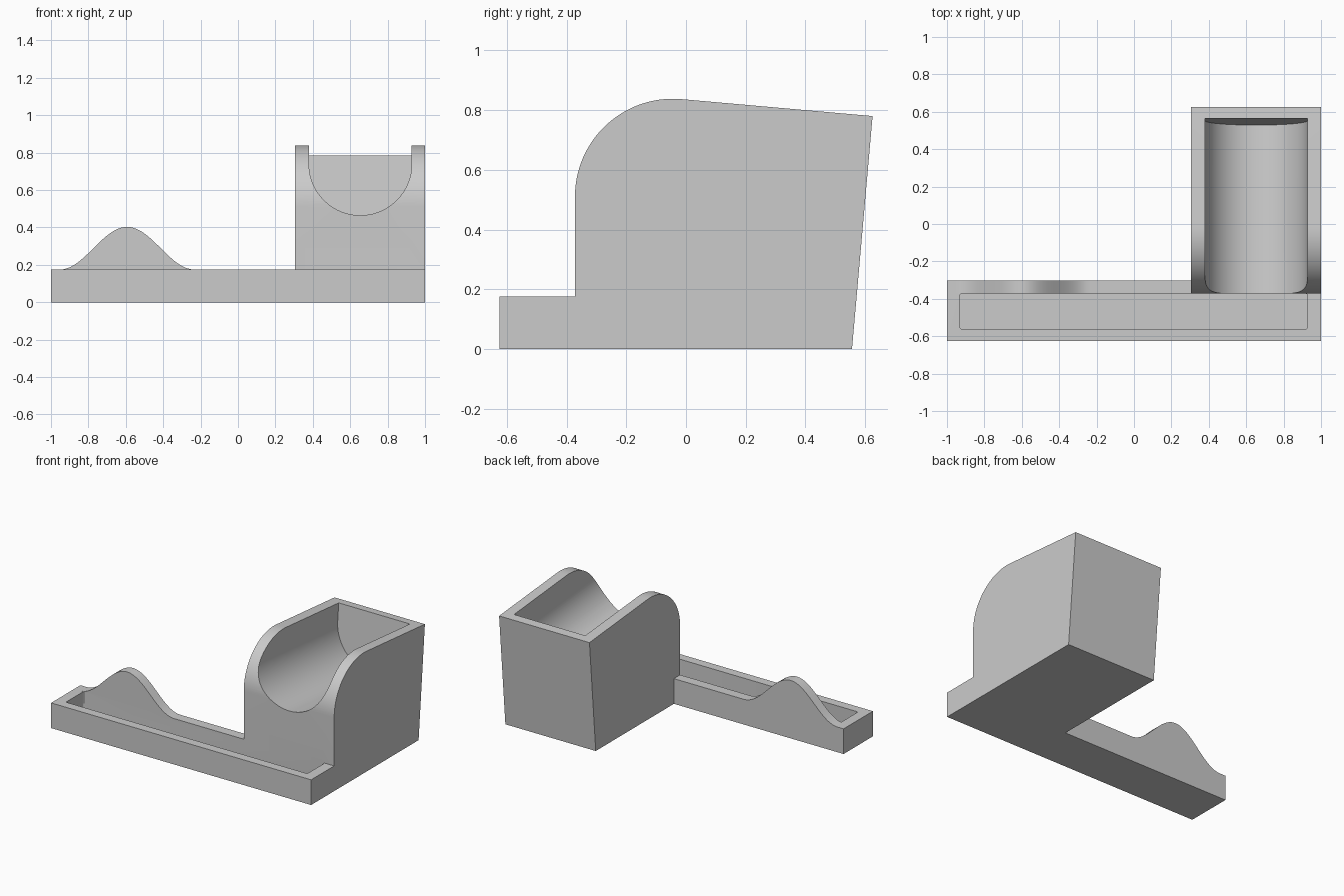
import bpy
import bmesh
import math
from mathutils import Matrix, Vector

cube = bpy.data.objects.get("Cube")
if cube:
    bpy.data.objects.remove(cube, do_unlink=True)

grey = bpy.data.materials.new("plain grey")
grey.use_nodes = True
COLOUR = (0.6, 0.6, 0.6, 1)
grey.diffuse_color = COLOUR
grey.node_tree.nodes["Principled BSDF"].inputs["Base Color"].default_value = COLOUR


def prism(name, points, extrude):
    """Closed solid made by sweeping a flat outline along a vector."""
    bm = bmesh.new()
    face = bm.faces.new([bm.verts.new(p) for p in points])
    swept = bmesh.ops.extrude_face_region(bm, geom=[face])
    moved = [v for v in swept["geom"] if isinstance(v, bmesh.types.BMVert)]
    bmesh.ops.translate(bm, verts=moved, vec=extrude)
    bmesh.ops.recalc_face_normals(bm, faces=bm.faces)
    mesh = bpy.data.meshes.new(name)
    bm.to_mesh(mesh)
    bm.free()
    mesh.materials.append(grey)
    obj = bpy.data.objects.new(name, mesh)
    bpy.context.collection.objects.link(obj)
    return obj


def box(name, low, high):
    (x0, y0, z0), (x1, y1, z1) = low, high
    base = [(x0, y0, z0), (x1, y0, z0), (x1, y1, z0), (x0, y1, z0)]
    return prism(name, base, (0, 0, z1 - z0))


def combine(target, other, operation):
    """Apply a boolean, then drop the helper."""
    mod = target.modifiers.new(operation, 'BOOLEAN')
    mod.operation = operation
    mod.solver = 'EXACT'
    mod.object = other
    bpy.context.view_layer.objects.active = target
    bpy.ops.object.modifier_apply(modifier=mod.name)
    bpy.data.objects.remove(other, do_unlink=True)


FRONT, FACE, WALL_BACK = -0.625, -0.372, -0.303
RIM = 0.175
LEFT_X, RIGHT_X = 0.305, 1.0
TILT = math.radians(5)

# Long shallow tray body
holder = box("tray_and_card_holder", (-1, FRONT, 0), (1, WALL_BACK, RIM))

# Bell-shaped ridge rising from the tray's back wall
peak, half, rise = -0.593, 0.36, 0.228
ridge_line = []
for i in range(41):
    t = i / 20 - 1
    ridge_line.append((peak + half * t, FACE,
                       RIM + rise * (1 + math.cos(math.pi * t)) / 2))
ridge_line += [(peak + half, FACE, 0.1), (peak - half, FACE, 0.1)]
combine(holder, prism("ridge", ridge_line, (0, WALL_BACK - FACE, 0)), 'UNION')

# Tall block with rounded front shoulder and leaning back
radius, start = 0.328, 0.51
side = [(LEFT_X, 0.556, 0), (LEFT_X, FACE, 0)]
for i in range(33):
    a = (math.pi / 2 - TILT * -1) * i / 32
    a = min(a, math.pi / 2 + TILT)
    side.append((LEFT_X, FACE + radius * (1 - math.cos(a)),
                 start + radius * math.sin(a)))
side.append((LEFT_X, 0.625, 0.78))
combine(holder, prism("block", side, (RIGHT_X - LEFT_X, 0, 0)), 'UNION')

# Rectangular pocket in the tray
pocket = box("pocket", (-0.93, -0.562, 0.04), (0.927, FACE, 0.3))
bm = bmesh.new()
bm.from_mesh(pocket.data)
uprights = [e for e in bm.edges if abs(e.verts[0].co.z - e.verts[1].co.z) > 0.1]
bmesh.ops.bevel(bm, geom=uprights, offset=0.01, segments=3, profile=0.5,
                affect='EDGES')
bm.to_mesh(pocket.data)
bm.free()
combine(holder, pocket, 'DIFFERENCE')

# Round-bottomed trough, tilted with the block's top
bore = 0.274
outline = [(-bore, -0.3, 0.6)]
for i in range(49):
    a = math.pi * (1 + i / 48)
    outline.append((bore * math.cos(a), -0.3, bore * math.sin(a)))
outline.append((bore, -0.3, 0.6))
trough = prism("trough", outline, (0, 1.228, 0))
place = Matrix.Translation(Vector((0.654, FACE, 0.74)))
trough.data.transform(place @ Matrix.Rotation(-TILT, 4, 'X'))
combine(holder, trough, 'DIFFERENCE')

# Smooth the curves, keep the corners crisp
bpy.ops.object.select_all(action='DESELECT')
holder.select_set(True)
bpy.context.view_layer.objects.active = holder
bpy.ops.object.shade_smooth_by_angle(angle=math.radians(25))
